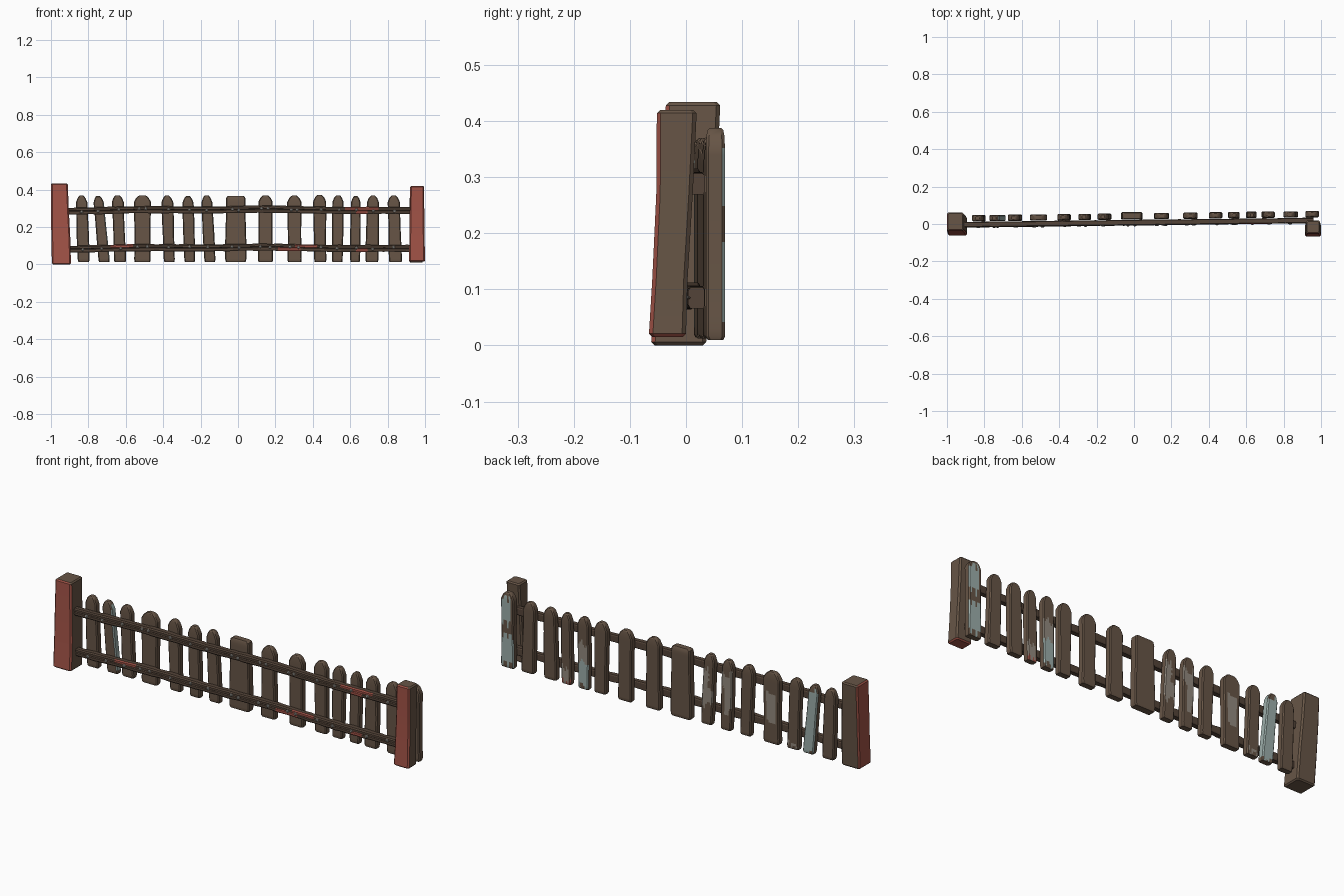
import bpy, bmesh, math, random
from mathutils import Vector

if "Cube" in bpy.data.objects:
    bpy.data.objects.remove(bpy.data.objects["Cube"])

random.seed(4)


# Flat palette, given as sRGB bytes and converted to linear
def material(name, rgb):
    m = bpy.data.materials.new(name)
    lin = [((c / 255 + 0.055) / 1.055) ** 2.4 for c in rgb]
    m.diffuse_color = (*lin, 1)
    m.use_nodes = True
    m.node_tree.nodes["Principled BSDF"].inputs["Base Color"].default_value = m.diffuse_color
    return m


MATS = [material("weathered wood", (103, 85, 70)),
        material("dark rail wood", (84, 68, 56)),
        material("faded red paint", (160, 82, 70)),
        material("pale blue paint", (156, 174, 170)),
        material("beige paint", (146, 137, 126)),
        material("nail grey", (160, 158, 152))]
WOOD, RAIL, RED, BLUE, BEIGE, NAIL = range(6)


def finish(name, bm, rule):
    """Colour faces by rule(centre, normal), then make the object."""
    bmesh.ops.recalc_face_normals(bm, faces=bm.faces)
    for f in bm.faces:
        f.material_index = rule(f.calc_center_median(), f.normal)
    me = bpy.data.meshes.new(name)
    bm.to_mesh(me)
    bm.free()
    for m in MATS:
        me.materials.append(m)
    me.shade_smooth()
    me.set_sharp_from_angle(angle=math.radians(28))
    ob = bpy.data.objects.new(name, me)
    bpy.context.collection.objects.link(ob)
    return ob


def loft(name, rings, rule):
    """Skin a list of equal rings and cap both ends."""
    bm = bmesh.new()
    vs = [[bm.verts.new(p) for p in r] for r in rings]
    n = len(vs[0])
    for a, b in zip(vs, vs[1:]):
        for i in range(n):
            j = (i + 1) % n
            bm.faces.new((a[i], a[j], b[j], b[i]))
    bm.faces.new(vs[0][::-1])
    bm.faces.new(vs[-1])
    return finish(name, bm, rule)


def section(x0, x1, y0, y1, z, c, cols=1):
    """Chamfered rectangle at height z, back side split into columns."""
    pts = [(x0, y0 + c), (x0 + c, y0), (x1 - c, y0), (x1, y0 + c), (x1, y1 - c)]
    for i in range(cols + 1):
        pts.append((x1 - c + (x0 - x1 + 2 * c) * i / cols, y1))
    pts.append((x0, y1 - c))
    return [Vector((x, y, z)) for x, y in pts]


# Rails run slightly backwards from left to right
def rail_y(x):
    return 0.008 + 0.012 * x


def rail_z(x, base):
    return base + 0.005 * math.cos(x * 2.2) + 0.002 * math.sin(x * 9)


def rail(name, base, red_spans):
    # section with a groove along the front
    prof = [(-0.012, -0.019), (-0.016, -0.012), (-0.016, -0.003), (-0.011, 0.0),
            (-0.016, 0.003), (-0.016, 0.013), (-0.011, 0.019), (0.011, 0.019),
            (0.014, 0.014), (0.014, -0.014), (0.011, -0.019)]
    rings = []
    for i in range(64):
        x = -0.92 + 1.88 * i / 63
        s = random.uniform(0.92, 1.06)
        rings.append([Vector((x, rail_y(x) + a * s, rail_z(x, base) + b * s)) for a, b in prof])

    def rule(c, n):
        for x0, x1, side in red_spans:
            if x0 < c.x < x1 and n.y < -0.3 and (c.z - rail_z(c.x, base)) * side > 0:
                return RED
        return RAIL
    loft(name, rings, rule)


rail("upper_rail", 0.289, [(0.57, 0.76, 1), (0.62, 0.7, -1)])
rail("lower_rail", 0.086, [(-0.67, -0.55, 1), (0.2, 0.33, -1), (0.3, 0.42, 1), (0.62, 0.7, -1)])


# Pickets: top x, bottom x, width, top z, bottom z
PICKETS = [(-0.837, -0.825, 0.066, 0.368, 0.014), (-0.748, -0.715, 0.060, 0.366, 0.014),
           (-0.644, -0.630, 0.066, 0.370, 0.014), (-0.511, -0.511, 0.092, 0.370, 0.012),
           (-0.379, -0.367, 0.064, 0.368, 0.014), (-0.268, -0.258, 0.062, 0.366, 0.012),
           (-0.168, -0.150, 0.062, 0.370, 0.014), (-0.012, -0.012, 0.114, 0.366, 0.012),
           (0.147, 0.147, 0.080, 0.370, 0.012), (0.301, 0.303, 0.078, 0.368, 0.012),
           (0.436, 0.440, 0.070, 0.372, 0.014), (0.535, 0.531, 0.062, 0.370, 0.012),
           (0.630, 0.626, 0.056, 0.366, 0.012), (0.722, 0.716, 0.070, 0.368, 0.012),
           (0.832, 0.842, 0.070, 0.368, 0.012), (0.953, 0.953, 0.074, 0.388, 0.010)]
# Worn paint on the backs: u from, u to (across), z from, z to, colour
PATCHES = {1: [(-1, 1, 0.02, 0.34, BLUE)], 2: [(-0.6, 0.6, 0.02, 0.04, BEIGE)],
           3: [(-0.5, 0.5, 0.12, 0.27, BEIGE)],
           5: [(-1, 0.1, 0.11, 0.25, BEIGE), (-1, 1, 0.23, 0.30, BEIGE)],
           6: [(0, 1, 0.11, 0.30, BEIGE), (-1, 1, 0.13, 0.20, BEIGE)],
           11: [(-1, 1, 0.03, 0.15, BLUE), (-0.7, 1, 0.15, 0.24, BEIGE)],
           12: [(-1, 1, 0.0, 0.03, RED), (-0.4, 1, 0.03, 0.10, BEIGE)],
           15: [(-0.5, 1, 0.23, 0.36, BLUE), (-1, 1, 0.03, 0.17, BLUE)]}


def picket(i, xt, xb, w, zt, zb):
    cols = 6
    y0 = 0.024 + 0.012 * xt
    y1 = y0 + (0.04 if w > 0.1 else 0.034)
    wide = w > 0.1
    tip = 0.022 if wide else 0.036
    # level = height, width factor, depth inset
    levels = [(zb, 0.9, 0.003), (zb + 0.006, 0.97, 0)]
    n = 26
    for k in range(1, n + 1):
        levels.append((zb + 0.006 + (zt - tip - zb - 0.006) * k / n, 1.0, 0))
    if wide:
        levels += [(zt - 0.006, 0.94, 0.002), (zt, 0.78, 0.006)]
    else:
        levels += [(zt - 0.014, 0.72, 0.001), (zt - 0.004, 0.48, 0.003), (zt, 0.32, 0.007)]
    rings = []
    for z, f, d in levels:
        t = (z - zb) / (zt - zb)
        cx = xb + (xt - xb) * t
        h = w / 2 * f * (0.96 + 0.04 * math.sin(t * 5 + i))
        rings.append(section(cx - h, cx + h, y0 + d, y1 - d, z, 0.005, cols))
    ragged = [random.uniform(-0.018, 0.018) for _ in range(40)]

    def rule(c, nrm):
        u = (c.x - xb - (xt - xb) * (c.z - zb) / (zt - zb)) / (w / 2)
        painted = nrm.y > 0.6 or (i == 1 and nrm.x > 0.6)
        for u0, u1, z0, z1, col in PATCHES.get(i, []):
            dz = ragged[int((u + 1.2) * 4) % 40]
            du = 3 * ragged[int(c.z * 80) % 40]
            if painted and u0 - 0.1 < u + du < u1 + 0.1 and z0 < c.z + dz < z1:
                return col
        return WOOD
    loft(f"picket_{i + 1}", rings, rule)


for i, p in enumerate(PICKETS):
    picket(i, *p)

# Nail heads where each picket meets a rail
bm = bmesh.new()
for xt, xb, w, zt, zb in PICKETS[:-1]:
    for base in (0.289, 0.086):
        x = xb + (xt - xb) * base / 0.37
        offs = (-0.02, 0.02) if w > 0.075 else (0,)
        for o in offs:
            r = bmesh.ops.create_icosphere(bm, subdivisions=1, radius=0.009)
            px = x + o + random.uniform(-0.008, 0.008)
            pos = Vector((px, rail_y(px) - 0.015,
                          rail_z(px, base) + random.uniform(-0.006, 0.006)))
            for v in r["verts"]:
                v.co.y *= 0.7
                v.co += pos
finish("nails", bm, lambda c, n: NAIL)


# End posts: lofted through x0, x1, y0, y1, z stations
def post(name, stations, rule):
    s0, s1 = stations[0], stations[-1]
    d = 0.006
    rings = [section(s0[0] + d, s0[1] - d, s0[2] + d, s0[3] - d, s0[4], 0.006)]
    for k, s in enumerate(stations):
        z = s[4] + (d if k == 0 else -d if s is s1 else 0)
        rings.append(section(*s[:4], z, 0.007))
    rings.append(section(s1[0] + d, s1[1] - d, s1[2] + d, s1[3] - d, s1[4], 0.006))
    loft(name, rings, rule)


post("left_post", [(-0.995, -0.893, -0.062, 0.036, 0.0), (-0.998, -0.897, -0.05, 0.046, 0.15),
                   (-1.0, -0.905, -0.042, 0.055, 0.30), (-1.0, -0.91, -0.036, 0.061, 0.434)],
     lambda c, n: RED if n.y < -0.6 or n.x < -0.6 else WOOD)
post("right_post", [(0.914, 1.0, -0.066, 0.0, 0.015), (0.916, 0.998, -0.06, 0.003, 0.12),
                    (0.918, 0.996, -0.053, 0.012, 0.27), (0.92, 0.995, -0.052, 0.019, 0.42)],
     lambda c, n: RED if n.y < -0.6 or n.z < -0.6 else WOOD)
